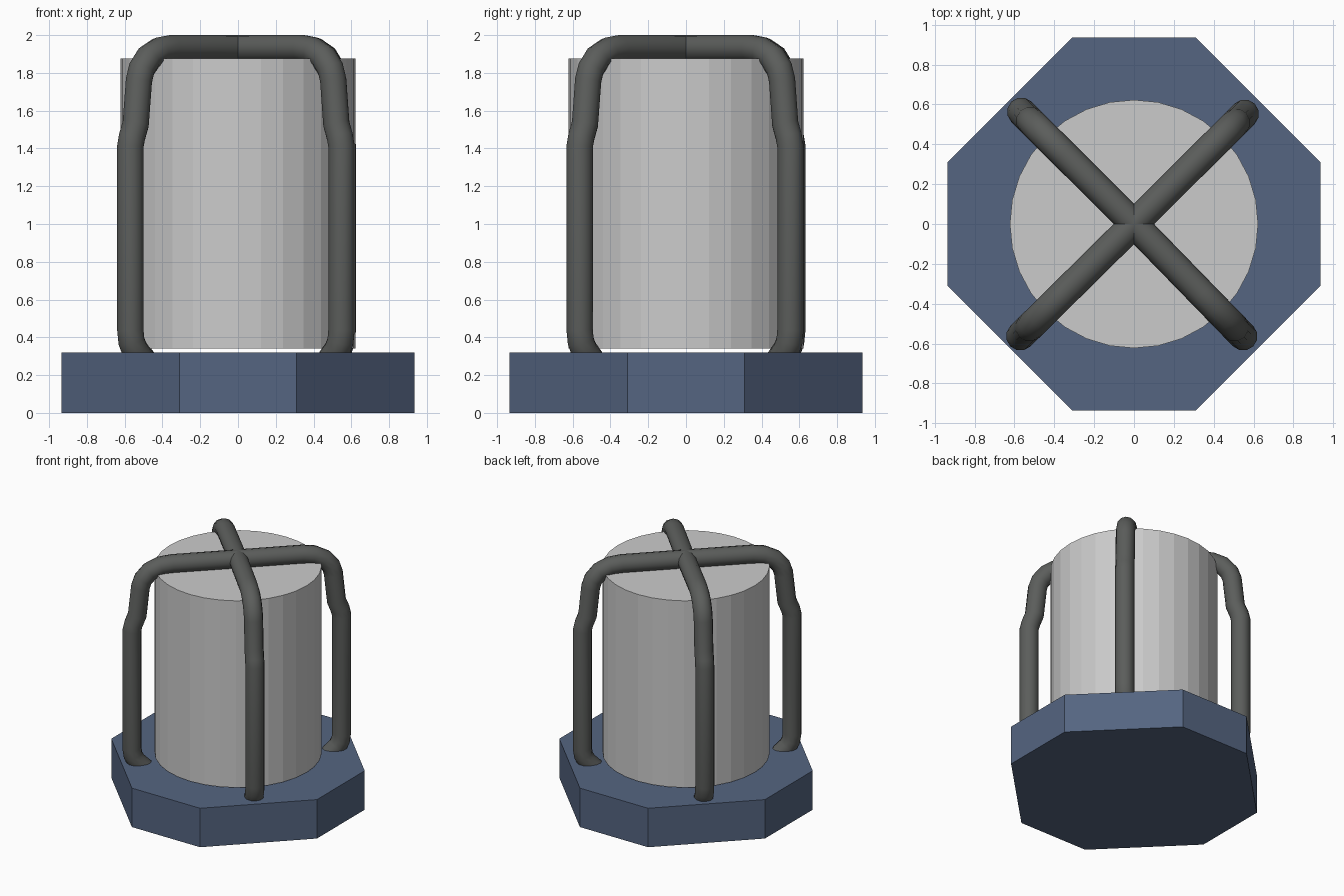
import bpy, bmesh
from math import radians
from mathutils import Vector

if "Cube" in bpy.data.objects:
    bpy.data.objects.remove(bpy.data.objects["Cube"])


def material(name, rgb):
    m = bpy.data.materials.new(name)
    m.diffuse_color = (*rgb, 1)
    m.use_nodes = True
    m.node_tree.nodes["Principled BSDF"].inputs["Base Color"].default_value = m.diffuse_color
    return m


blue = material("slate_blue", (0.09, 0.13, 0.22))
dark = material("dark_metal", (0.105, 0.11, 0.105))

# Octagonal base with long chamfered corners
A, B, H = 0.935, 0.31, 0.32
outline = [(B, -A), (A, -B), (A, B), (B, A), (-B, A), (-A, B), (-A, -B), (-B, -A)]
bm = bmesh.new()
face = bm.faces.new([bm.verts.new((x, y, 0)) for x, y in outline])
top = bmesh.ops.extrude_face_region(bm, geom=[face])["geom"]
bmesh.ops.translate(bm, vec=(0, 0, H),
                    verts=[v for v in top if isinstance(v, bmesh.types.BMVert)])
bmesh.ops.recalc_face_normals(bm, faces=bm.faces)
mesh = bpy.data.meshes.new("base")
bm.to_mesh(mesh)
bm.free()
base = bpy.data.objects.new("base", mesh)
bpy.context.collection.objects.link(base)
mesh.materials.append(blue)

# Faceted central drum, just clear of the base
Z0, Z1 = 0.34, 1.875
bpy.ops.mesh.primitive_cylinder_add(vertices=32, radius=0.623, depth=Z1 - Z0,
                                    location=(0, 0, (Z0 + Z1) / 2))
bpy.context.object.name = "drum"

# Guard bar profile: (fraction of full reach, height), from foot to crossing
PROFILE = [(0.88, 0.27), (0.96, 0.335), (0.99, 0.38), (1.0, 0.44), (1.0, 1.41),
           (0.985, 1.46), (0.95, 1.53), (0.92, 1.76), (0.895, 1.82),
           (0.83, 1.88), (0.73, 1.918), (0.62, 1.929), (0, 1.929)]


def guard_bar(name, x, y):
    cu = bpy.data.curves.new(name, "CURVE")
    cu.dimensions = "3D"
    cu.bevel_depth = 0.072
    cu.bevel_resolution = 4
    cu.use_fill_caps = True
    sp = cu.splines.new("POLY")
    sp.points.add(len(PROFILE) - 1)
    for p, (f, z) in zip(sp.points, PROFILE):
        p.co = (x * f, y * f, z, 1)
    ob = bpy.data.objects.new(name, cu)
    bpy.context.collection.objects.link(ob)
    cu.materials.append(dark)
    bpy.ops.object.select_all(action="DESELECT")
    ob.select_set(True)
    bpy.context.view_layer.objects.active = ob
    bpy.ops.object.convert(target="MESH")
    bpy.ops.object.shade_smooth_by_angle(angle=radians(35))


# Four bars meeting over the middle of the drum
guard_bar("guard_bar_front_left", -0.57, -0.563)
guard_bar("guard_bar_front_right", 0.548, -0.563)
guard_bar("guard_bar_back_right", 0.555, 0.553)
guard_bar("guard_bar_back_left", -0.565, 0.563)
